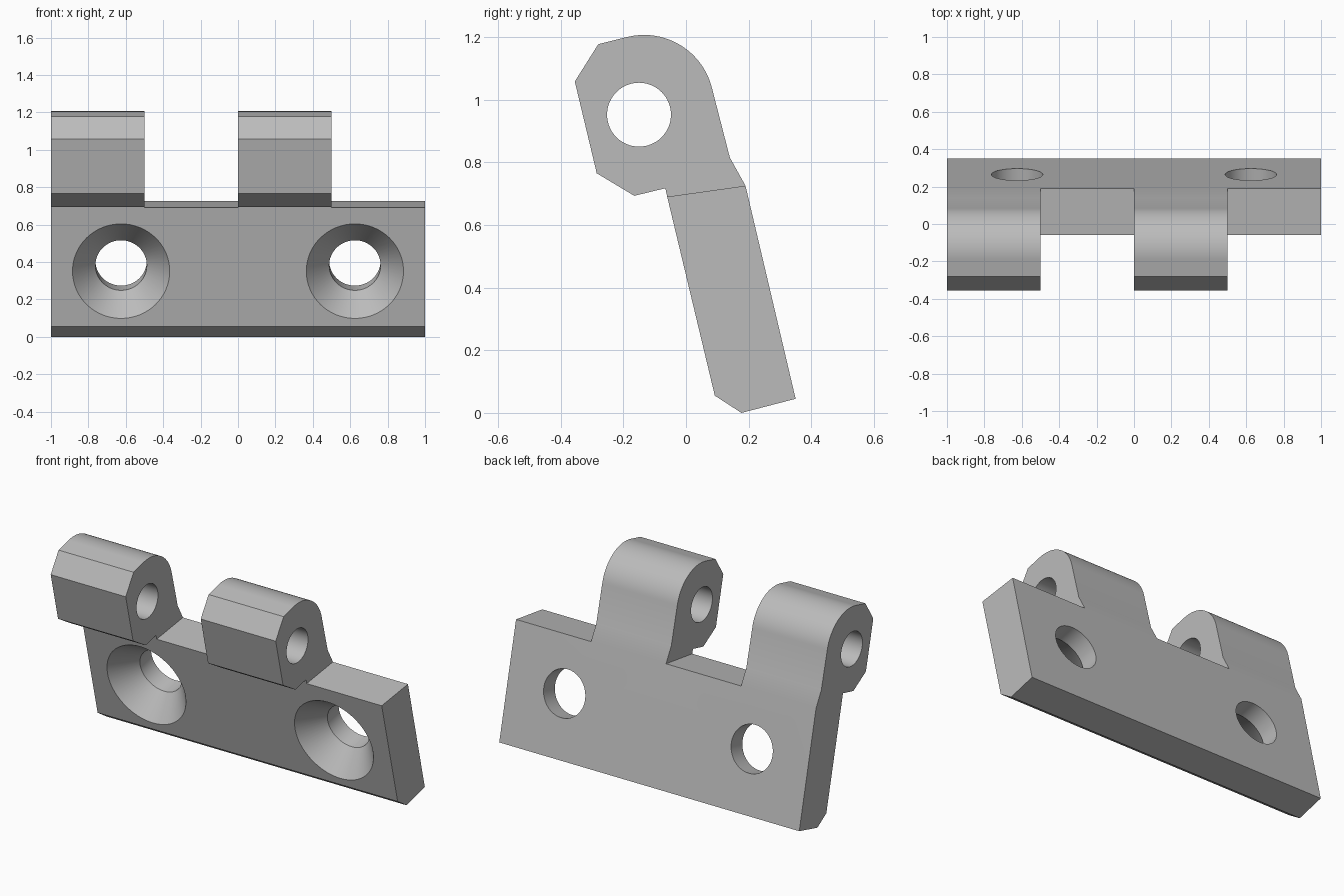
import bpy, bmesh
from math import sin, cos, pi, radians
from mathutils import Vector

if "Cube" in bpy.data.objects:
    bpy.data.objects.remove(bpy.data.objects["Cube"], do_unlink=True)

metal = bpy.data.materials.new("plain grey metal")
metal.use_nodes = True
GREY = (0.5, 0.5, 0.5, 1)
metal.diffuse_color = GREY
metal.node_tree.nodes["Principled BSDF"].inputs["Base Color"].default_value = GREY

# Leaf directions: DOWN runs along the plate, BACK is normal to it
tilt = radians(13.25)
DOWN = Vector((0, sin(tilt), -cos(tilt)))
BACK = Vector((0, cos(tilt), sin(tilt)))


def loft(name, rings):
    """Closed solid through a list of rings of equal length."""
    bm = bmesh.new()
    loops = [[bm.verts.new(p) for p in ring] for ring in rings]
    n = len(loops[0])
    for a, b in zip(loops, loops[1:]):
        for i in range(n):
            j = (i + 1) % n
            bm.faces.new((a[i], a[j], b[j], b[i]))
    bm.faces.new(loops[0])
    bm.faces.new(loops[-1])
    bmesh.ops.recalc_face_normals(bm, faces=bm.faces)
    mesh = bpy.data.meshes.new(name)
    bm.to_mesh(mesh)
    bm.free()
    mesh.materials.append(metal)
    obj = bpy.data.objects.new(name, mesh)
    bpy.context.collection.objects.link(obj)
    return obj


def prism(name, profile, x0, x1):
    return loft(name, [[(x, y, z) for y, z in profile] for x in (x0, x1)])


def lathe(name, base, axis, side, steps, count=64):
    """Round solid along axis; steps are (distance, radius)."""
    other = axis.cross(side)
    angles = [2 * pi * i / count for i in range(count)]
    return loft(name, [[base + axis * t + (side * cos(a) + other * sin(a)) * r
                        for a in angles] for t, r in steps])


def cut(target, cutter):
    cutter.hide_render = True
    mod = target.modifiers.new("cut", 'BOOLEAN')
    mod.operation = 'DIFFERENCE'
    mod.solver = 'EXACT'
    mod.object = cutter
    bpy.context.view_layer.objects.active = target
    bpy.ops.object.modifier_apply(modifier=mod.name)
    bpy.data.objects.remove(cutter, do_unlink=True)


# Side profile: plate, knuckle underside and nose, then the rounded crown
crown = Vector((0, -0.134, 0.983))
arc = []
for i in range(25):
    a = pi / 2 * i / 24
    p = crown + (BACK * sin(a) - DOWN * cos(a)) * 0.2235
    arc.append((p.y, p.z))
profile = [(0.19, 0.725), (0.35, 0.045), (0.177, 0), (0.092, 0.055),
           (-0.06, 0.69), (-0.066, 0.717), (-0.165, 0.693), (-0.285, 0.765),
           (-0.355, 1.058), (-0.28, 1.177)] + arc + [(0.14, 0.815)]
leaf = prism("hinge_leaf", profile, -1, 1)

# Gaps between the knuckles
gap = [(-0.56, 0.62), (0.69, 0.795), (0.69, 1.5), (-0.56, 1.5)]
for x0, x1 in ((-0.5, 0), (0.5, 1.2)):
    cut(leaf, prism("knuckle_gap", gap, x0, x1))

# Pin bore
cut(leaf, lathe("pin_bore", Vector((0, -0.15, 0.952)), Vector((1, 0, 0)),
                Vector((0, 1, 0)), [(-1.2, 0.102), (1.2, 0.102)]))

# Countersunk screw holes
for x in (-0.625, 0.625):
    cut(leaf, lathe("screw_hole", Vector((x, 0.021, 0.35)), BACK, Vector((1, 0, 0)),
                    [(-0.05, 0.304), (0.14, 0.1375), (0.5, 0.1375)]))

# Smooth rounds, crisp edges, flat large faces
bpy.ops.object.select_all(action='DESELECT')
leaf.select_set(True)
bpy.context.view_layer.objects.active = leaf
bpy.ops.object.shade_smooth_by_angle(angle=radians(20))
weighted = leaf.modifiers.new("flat_faces", 'WEIGHTED_NORMAL')
weighted.keep_sharp = True
